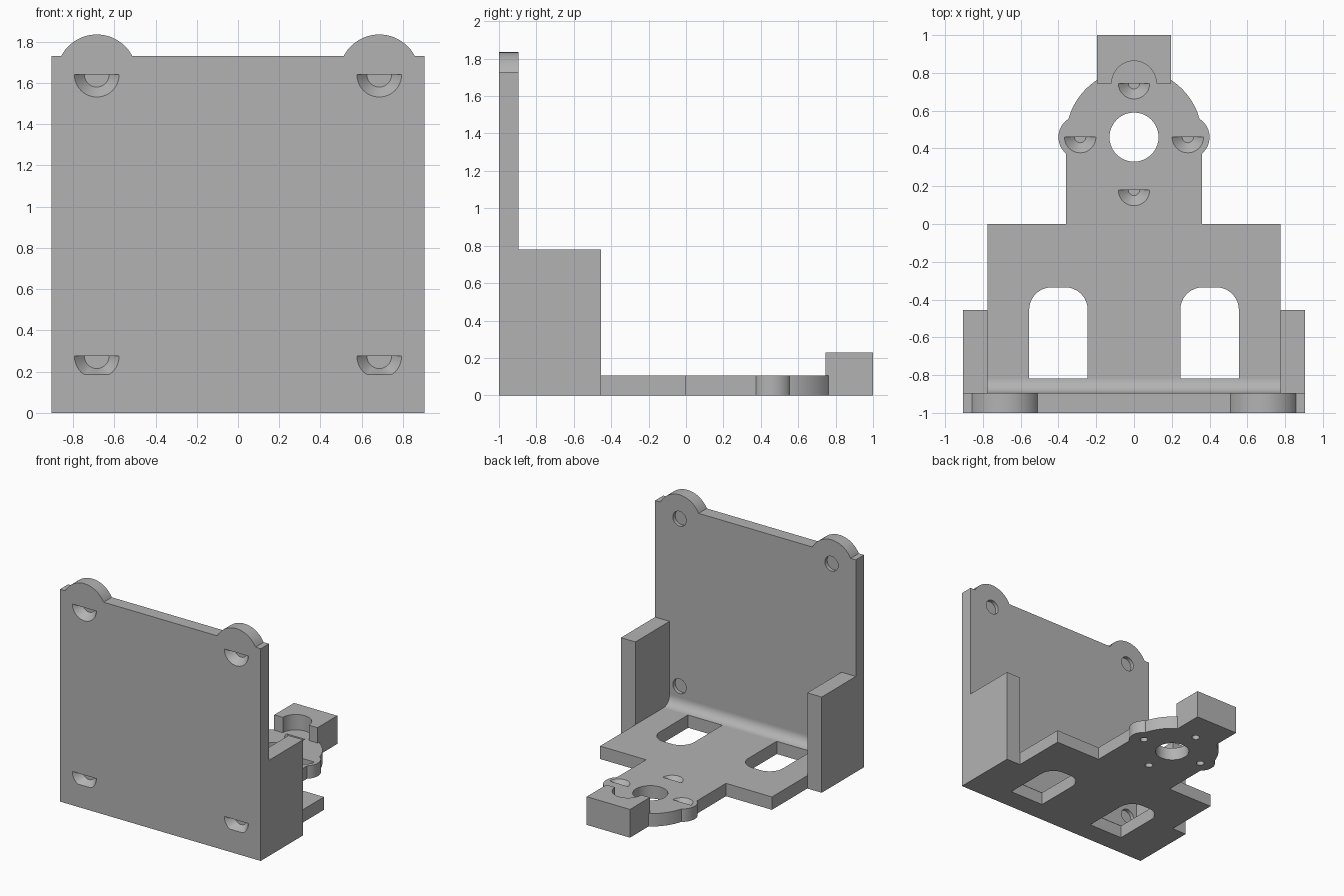
import bpy, bmesh
from math import cos, sin, radians

cube = bpy.data.objects.get("Cube")
if cube:
    bpy.data.objects.remove(cube, do_unlink=True)

grey = bpy.data.materials.new("plain_grey")
grey.use_nodes = True
grey.diffuse_color = (0.45, 0.45, 0.45, 1)
grey.node_tree.nodes["Principled BSDF"].inputs["Base Color"].default_value = (0.45, 0.45, 0.45, 1)


def arc(cx, cy, r, start, end, steps=24):
    angles = [radians(start + (end - start) * i / steps) for i in range(steps + 1)]
    return [(cx + r * cos(a), cy + r * sin(a)) for a in angles]


def circle(cx, cy, r):
    return arc(cx, cy, r, 0, 360, 40)[:-1]


def mirrored(right):
    """Close a right-hand outline with its reflection."""
    return right + [(-x, y) for x, y in reversed(right)]


def loft(name, lower, upper, a, b, axis="z"):
    """Solid between two matching outlines, along z or along y."""
    place = (lambda p, h: (p[0], p[1], h)) if axis == "z" else (lambda p, h: (p[0], h, p[1]))
    bm = bmesh.new()
    low = [bm.verts.new(place(p, a)) for p in lower]
    top = [bm.verts.new(place(p, b)) for p in upper]
    bm.faces.new(low)
    bm.faces.new(top)
    n = len(low)
    for i in range(n):
        j = (i + 1) % n
        bm.faces.new((low[i], low[j], top[j], top[i]))
    bmesh.ops.recalc_face_normals(bm, faces=bm.faces)
    mesh = bpy.data.meshes.new(name)
    bm.to_mesh(mesh)
    bm.free()
    mesh.materials.append(grey)
    obj = bpy.data.objects.new(name, mesh)
    bpy.context.collection.objects.link(obj)
    return obj


def prism(name, outline, a, b, axis="z"):
    return loft(name, outline, outline, a, b, axis)


def box(name, x0, x1, y0, y1, z0, z1):
    return prism(name, [(x0, y0), (x1, y0), (x1, y1), (x0, y1)], z0, z1)


def select(obj):
    bpy.ops.object.select_all(action="DESELECT")
    obj.select_set(True)
    bpy.context.view_layer.objects.active = obj


def cut(obj, cutters):
    select(obj)
    for c in cutters:
        mod = obj.modifiers.new("cut", "BOOLEAN")
        mod.operation, mod.solver, mod.object = "DIFFERENCE", "EXACT", c
        bpy.ops.object.modifier_apply(modifier=mod.name)
    for c in cutters:
        bpy.data.objects.remove(c, do_unlink=True)


def half_sink(cx, cy, outer, inner, a, b, axis, floor=-9):
    """Half-round tapered screw recess."""
    rings = [[(x, max(y, floor)) for x, y in arc(cx, cy, r, 180, 360)] for r in (outer, inner)]
    return loft("recess_cutter", rings[0], rings[1], a, b, axis)


# Upright wall with two rounded ears on its top edge
wall_right = [(0.905, 0), (0.905, 1.73), (0.858, 1.73)]
wall_right += arc(0.685, 1.64, 0.195, 28, 152) + [(0.512, 1.73)]
wall = prism("back_wall", mirrored(wall_right), -1, -0.895, "y")
cutters = []
for x in (-0.685, 0.685):
    for z in (0.275, 1.64):
        cutters.append(half_sink(x, z, 0.11, 0.06, -1.002, -0.94, "y", 0.185))
        cutters.append(prism("hole_cutter", circle(x, z, 0.06), -0.925, -0.88, "y"))
cut(wall, cutters)

# Floor plate with a rounded, eared tongue
floor_right = [(0.775, -0.895), (0.775, 0), (0.36, 0)]
floor_right += arc(0.285, 0.46, 0.115, -49, 52, 16)
floor_right += arc(0, 0.46, 0.36, 15, 57) + [(0.195, 0.745)]
floor = prism("floor_plate", mirrored(floor_right), 0, 0.105)

screws = [(-0.285, 0.46), (0.285, 0.46), (0, 0.18), (0, 0.745)]
cutters = [prism("centre_cutter", circle(0, 0.46, 0.13), -0.1, 0.3)]
for side in (-1, 1):
    window = [(0.245, -0.82), (0.555, -0.82)]
    window += arc(0.435, -0.455, 0.12, 0, 90, 12) + arc(0.365, -0.455, 0.12, 90, 180, 12)
    cutters.append(prism("window_cutter", [(side * x, y) for x, y in window], -0.1, 0.3))
for x, y in screws:
    cutters.append(half_sink(x, y, 0.085, 0.03, 0.107, 0.05, "z"))
    cutters.append(prism("hole_cutter", circle(x, y, 0.03), -0.02, 0.035))
cut(floor, cutters)

# Raised end block with a screw-head clearance
block = box("end_block", -0.195, 0.195, 0.745, 1, 0, 0.23)
cut(block, [prism("clearance_cutter", circle(0, 0.745, 0.118), 0.105, 0.3),
            prism("hole_cutter", circle(0, 0.745, 0.03), -0.02, 0.035)])

# Side cheeks
for name, s in (("left_cheek", 1), ("right_cheek", -1)):
    box(name, min(s * 0.775, s * 0.905), max(s * 0.775, s * 0.905), -0.895, -0.455, 0, 0.78)

# Concave fillet where the floor meets the wall
curve = [(-0.895, 0.105)] + arc(-0.817, 0.183, 0.078, 180, 270, 12)
fillet = prism("inner_fillet", curve, -0.775, 0.775)
for v in fillet.data.vertices:
    y, z, x = v.co
    v.co = (x, y, z)

for obj in (wall, floor, block, fillet):
    select(obj)
    bpy.ops.object.shade_smooth_by_angle(angle=radians(30))
